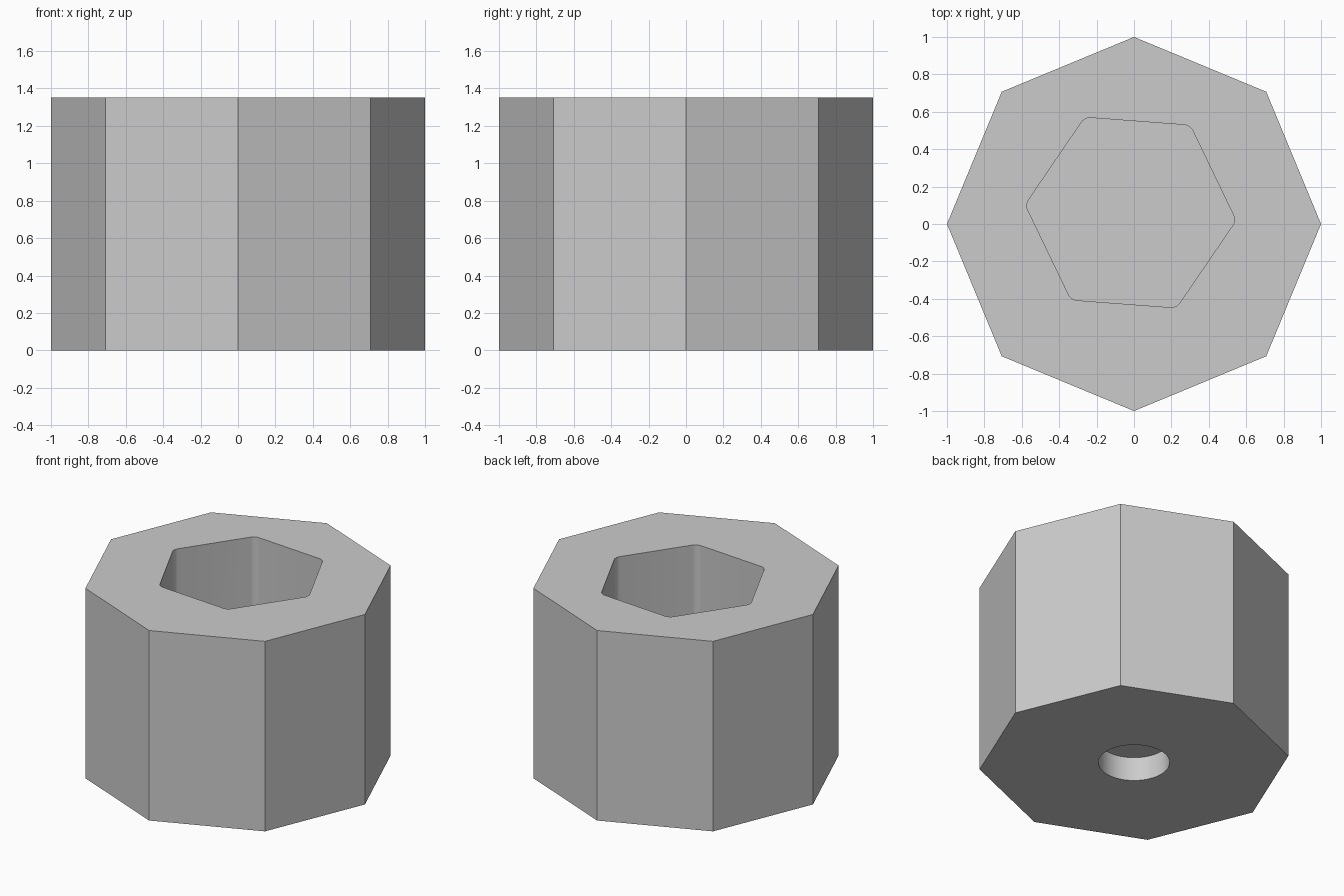
import bpy, bmesh, math
from mathutils import Matrix

cube = bpy.data.objects.get("Cube")
if cube:
    bpy.data.objects.remove(cube, do_unlink=True)

HEIGHT = 1.353
GREY = (0.6, 0.6, 0.6, 1)

grey = bpy.data.materials.new("plain grey")
grey.use_nodes = True
grey.diffuse_color = GREY
grey.node_tree.nodes["Principled BSDF"].inputs["Base Color"].default_value = GREY


def prism(name, sides, radius, bottom, top, centre=(0, 0), turn=0, rounding=0):
    """Upright prism with a corner on +x before turning, and optional rounded upright edges."""
    bm = bmesh.new()
    ring = []
    for i in range(sides):
        a = math.radians(turn) + math.tau * i / sides
        ring.append(bm.verts.new((centre[0] + radius * math.cos(a),
                                  centre[1] + radius * math.sin(a), bottom)))
    base = bm.faces.new(ring)
    up = bmesh.ops.extrude_face_region(bm, geom=[base])["geom"]
    lifted = [v for v in up if isinstance(v, bmesh.types.BMVert)]
    bmesh.ops.transform(bm, matrix=Matrix.Translation((0, 0, top - bottom)), verts=lifted)
    if rounding:
        upright = [e for e in bm.edges if abs(e.verts[0].co.z - e.verts[1].co.z) > 0.01]
        # on a hexagon the bevel width is the tangent length of the corner arc
        bmesh.ops.bevel(bm, geom=upright, offset=rounding, offset_type='OFFSET',
                        segments=6, profile=0.5, affect='EDGES')
    bmesh.ops.recalc_face_normals(bm, faces=bm.faces)
    mesh = bpy.data.meshes.new(name)
    bm.to_mesh(mesh)
    bm.free()
    mesh.materials.append(grey)
    obj = bpy.data.objects.new(name, mesh)
    bpy.context.collection.objects.link(obj)
    return obj


# Eight-sided body
body = prism("octagonal_body", 8, 1, 0, HEIGHT)

# Off-centre hexagonal socket from above, shallow round recess from below
cutters = [
    prism("hex_socket_cutter", 6, 0.565, 0.25, HEIGHT + 0.2, (-0.018, 0.061), -4.3, 0.03),
    prism("round_recess_cutter", 64, 0.23, -0.2, 0.17),
]
for cutter in cutters:
    cut = body.modifiers.new(cutter.name, 'BOOLEAN')
    cut.operation = 'DIFFERENCE'
    cut.solver = 'EXACT'
    cut.object = cutter

# Apply the cuts and drop the cutters
bpy.context.view_layer.objects.active = body
body.select_set(True)
for cutter in cutters:
    cutter.select_set(False)
    bpy.ops.object.modifier_apply(modifier=cutter.name)
    bpy.data.objects.remove(cutter, do_unlink=True)

# Smooth curved walls, crisp corners
bpy.ops.object.shade_smooth_by_angle(angle=math.radians(30))
